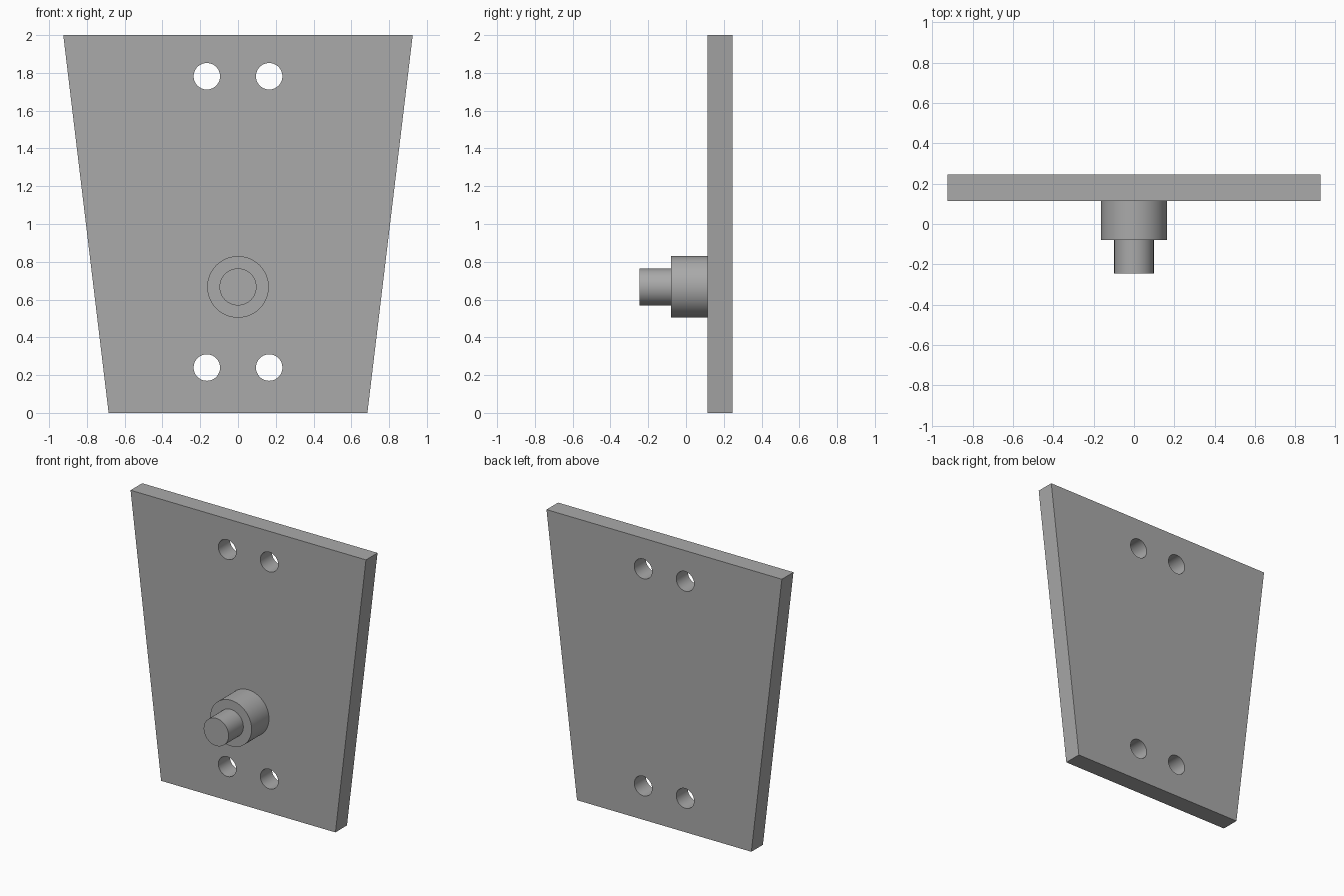
import bpy
import bmesh
from math import radians
from mathutils import Matrix, Vector

cube = bpy.data.objects.get("Cube")
if cube:
    bpy.data.objects.remove(cube, do_unlink=True)

FRONT, BACK = 0.115, 0.245      # plate faces along y
SHOULDER, TIP = -0.08, -0.245   # stud steps along y
STUD_Z = 0.667
SEGMENTS = 64

grey = bpy.data.materials.new("plain_grey")
grey.use_nodes = True
colour = (0.4, 0.4, 0.4, 1)
grey.diffuse_color = colour
grey.node_tree.nodes["Principled BSDF"].inputs["Base Color"].default_value = colour


def add_object(name, bm):
    bmesh.ops.recalc_face_normals(bm, faces=bm.faces)
    mesh = bpy.data.meshes.new(name)
    bm.to_mesh(mesh)
    bm.free()
    mesh.materials.append(grey)
    obj = bpy.data.objects.new(name, mesh)
    bpy.context.collection.objects.link(obj)
    return obj


def smooth(obj):
    bpy.ops.object.select_all(action='DESELECT')
    obj.select_set(True)
    bpy.context.view_layer.objects.active = obj
    bpy.ops.object.shade_smooth_by_angle(angle=radians(30))


def add_cylinder(bm, x, z, radius, y0, y1):
    place = Matrix.Translation((x, (y0 + y1) / 2, z)) @ Matrix.Rotation(radians(90), 4, 'X')
    bmesh.ops.create_cone(bm, cap_ends=True, segments=SEGMENTS, radius1=radius,
                          radius2=radius, depth=abs(y1 - y0), matrix=place)


# Tapered plate: a trapezoid extruded through its thickness
bm = bmesh.new()
outline = [(-0.685, 0), (0.685, 0), (0.925, 2), (-0.925, 2)]
face = bm.faces.new([bm.verts.new((x, FRONT, z)) for x, z in outline])
extruded = bmesh.ops.extrude_face_region(bm, geom=[face])
back_verts = [v for v in extruded["geom"] if isinstance(v, bmesh.types.BMVert)]
bmesh.ops.translate(bm, verts=back_verts, vec=(0, BACK - FRONT, 0))
plate = add_object("tapered_plate", bm)

# Four bolt holes cut through the plate
bm = bmesh.new()
for x in (-0.165, 0.165):
    for z in (0.24, 1.782):
        add_cylinder(bm, x, z, 0.07, FRONT - 0.1, BACK + 0.1)
cutter = add_object("hole_cutter", bm)
cutter.hide_render = True
cut = plate.modifiers.new("bolt_holes", 'BOOLEAN')
cut.operation = 'DIFFERENCE'
cut.solver = 'EXACT'
cut.object = cutter
bpy.context.view_layer.objects.active = plate
bpy.ops.object.modifier_apply(modifier=cut.name)
bpy.data.objects.remove(cutter, do_unlink=True)
smooth(plate)

# Stepped stud: a profile of radius and depth, spun about the y axis
bm = bmesh.new()
profile = [(0, FRONT), (0.163, FRONT), (0.163, SHOULDER),
           (0.098, SHOULDER), (0.098, TIP), (0, TIP)]
verts = [bm.verts.new((r, y, STUD_Z)) for r, y in profile]
edges = [bm.edges.new(pair) for pair in zip(verts, verts[1:])]
bmesh.ops.spin(bm, geom=verts + edges, cent=Vector((0, 0, STUD_Z)), axis=(0, 1, 0),
               angle=radians(360), steps=SEGMENTS, use_duplicate=False)
bmesh.ops.remove_doubles(bm, verts=bm.verts, dist=0.0001)
stud = add_object("stepped_stud", bm)
smooth(stud)
